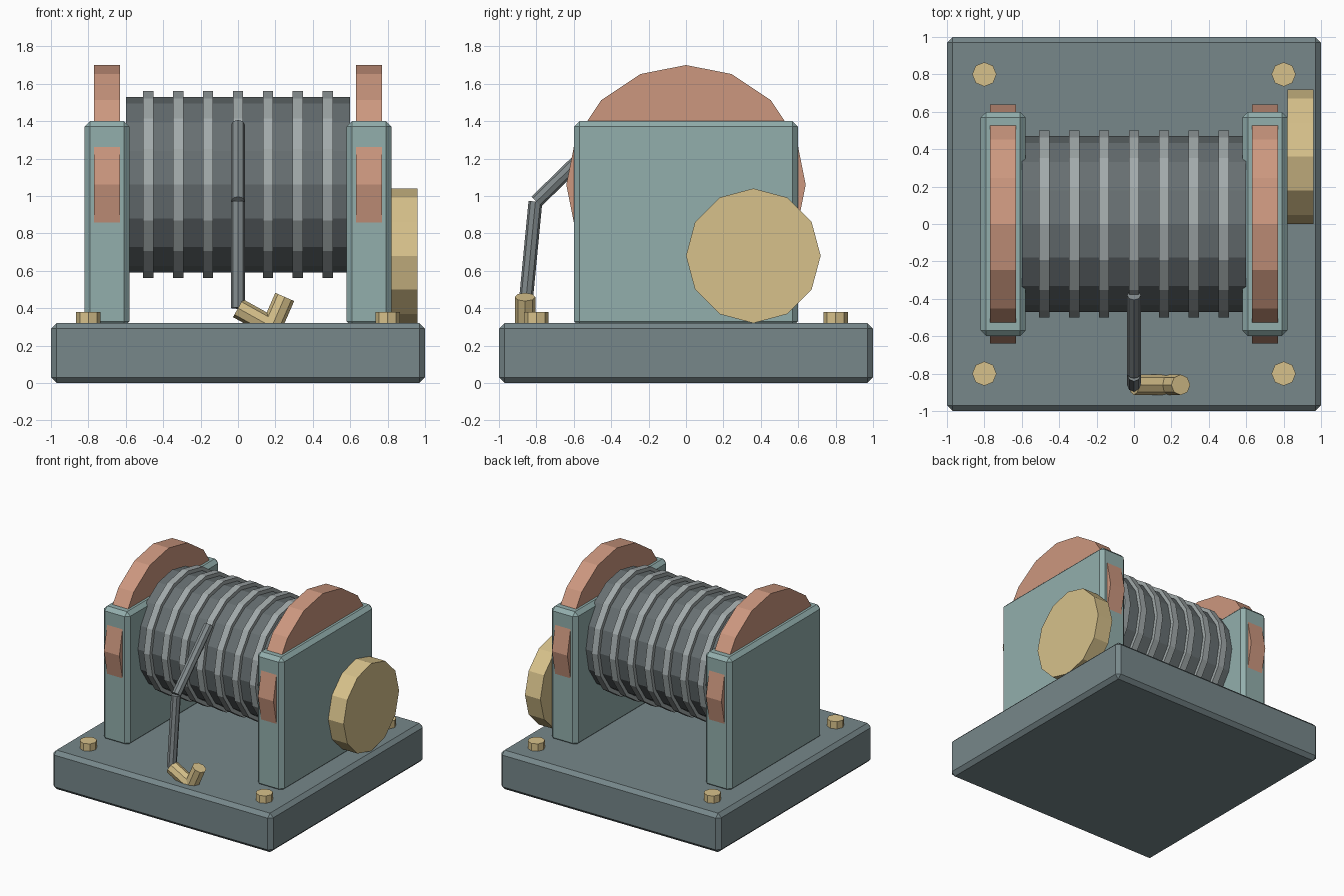
import bpy
from mathutils import Vector

if "Cube" in bpy.data.objects:
    bpy.data.objects.remove(bpy.data.objects["Cube"])


def material(name, r, g, b):
    m = bpy.data.materials.new(name)
    m.diffuse_color = [(c / 255) ** 2.2 for c in (r, g, b)] + [1]
    m.use_nodes = True
    m.node_tree.nodes["Principled BSDF"].inputs["Base Color"].default_value = m.diffuse_color
    return m


STEEL = material("dark_steel", 118, 134, 137)
TEAL = material("teal_paint", 145, 173, 171)
COPPER = material("copper", 203, 150, 126)
BRASS = material("brass", 214, 192, 138)
DRUM = material("drum_grey", 103, 111, 113)
RIB = material("rib_grey", 160, 168, 169)
CABLE = material("cable_grey", 128, 136, 138)


def box(name, lo, hi, mat, bevel):
    lo, hi = Vector(lo), Vector(hi)
    bpy.ops.mesh.primitive_cube_add(size=1, location=(lo + hi) / 2)
    ob = bpy.context.object
    ob.name = name
    ob.scale = hi - lo
    bpy.ops.object.transform_apply(location=False, rotation=False, scale=True)
    ob.data.materials.append(mat)
    mod = ob.modifiers.new("chamfer", 'BEVEL')
    mod.width = bevel
    mod.segments = 1


def rod(name, a, b, radius, sides, mat):
    """Flat-sided cylinder running from point a to point b."""
    a, b = Vector(a), Vector(b)
    bpy.ops.mesh.primitive_cylinder_add(vertices=sides, radius=radius,
                                        depth=(b - a).length, location=(a + b) / 2)
    ob = bpy.context.object
    ob.name = name
    ob.rotation_euler = (b - a).to_track_quat('Z', 'Y').to_euler()
    ob.data.materials.append(mat)


AXLE_Z = 1.06

# Base plate and corner bolts
box("base", (-1, -1, 0), (1, 1, 0.32), STEEL, 0.03)
for x in (-0.8, 0.8):
    for y in (-0.8, 0.8):
        rod("bolt", (x, y, 0.30), (x, y, 0.38), 0.065, 8, BRASS)

# Side plates with the drum flanges showing through them
for s in (-1, 1):
    box("side_plate", (s * 0.7 - 0.12, -0.6, 0.30), (s * 0.7 + 0.12, 0.6, 1.40), TEAL, 0.03)
    rod("flange", (s * 0.7 - 0.07, 0, AXLE_Z), (s * 0.7 + 0.07, 0, AXLE_Z), 0.64, 16, COPPER)

# Drum and its cable wraps
rod("drum", (-0.6, 0, AXLE_Z), (0.6, 0, AXLE_Z), 0.47, 16, DRUM)
for i in range(-3, 4):
    x = i * 0.16
    rod("cable_wrap", (x - 0.0275, 0, AXLE_Z), (x + 0.0275, 0, AXLE_Z), 0.50, 16, RIB)

# Motor housing on the right plate
rod("motor", (0.82, 0.36, 0.68), (0.96, 0.36, 0.68), 0.36, 12, BRASS)

# Hanging cable and hook
rod("cable_upper", (0, -0.38, 1.38), (0, -0.80, 0.97), 0.037, 8, CABLE)
rod("cable_lower", (0, -0.805, 0.97), (0, -0.86, 0.40), 0.037, 8, CABLE)
rod("hook_shank", (0, -0.86, 0.40), (0.18, -0.86, 0.30), 0.055, 8, BRASS)
rod("hook_tip", (0.18, -0.86, 0.30), (0.25, -0.86, 0.46), 0.055, 8, BRASS)
